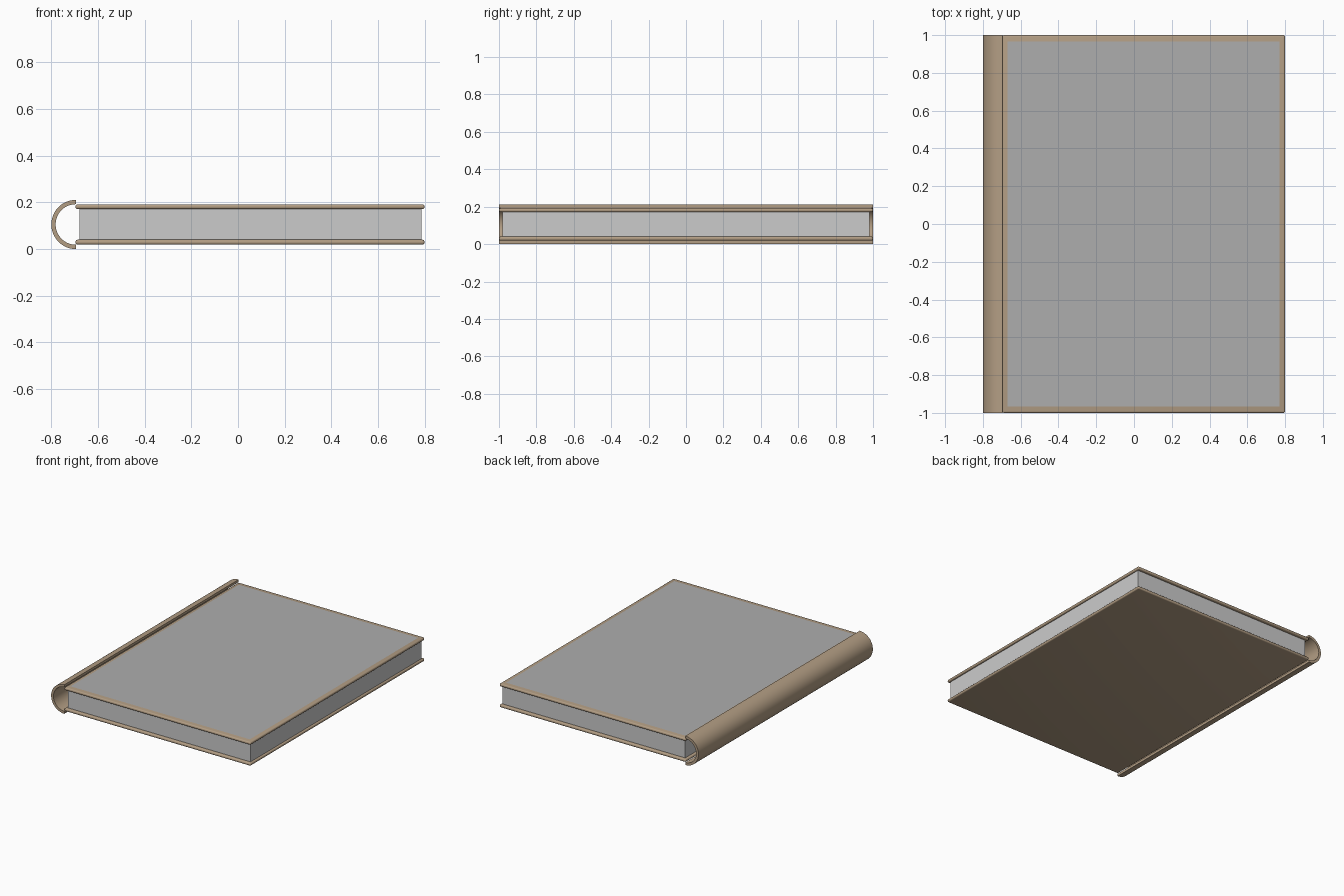
import bpy, bmesh, math

if "Cube" in bpy.data.objects:
    bpy.data.objects.remove(bpy.data.objects["Cube"])

def material(name, rgb):
    m = bpy.data.materials.new(name)
    m.diffuse_color = (*rgb, 1.0)
    m.use_nodes = True
    m.node_tree.nodes["Principled BSDF"].inputs["Base Color"].default_value = m.diffuse_color
    return m

leather = material("tan_leather", (0.45, 0.34, 0.23))
panel_grey = material("panel_grey", (0.42, 0.42, 0.42))

def finish(name, bm, mat=None):
    bmesh.ops.recalc_face_normals(bm, faces=bm.faces)
    me = bpy.data.meshes.new(name)
    bm.to_mesh(me)
    bm.free()
    ob = bpy.data.objects.new(name, me)
    bpy.context.collection.objects.link(ob)
    if mat:
        me.materials.append(mat)
    return ob

def smooth(ob):
    bpy.ops.object.select_all(action='DESELECT')
    bpy.context.view_layer.objects.active = ob
    ob.select_set(True)
    bpy.ops.object.shade_smooth_by_angle(angle=math.radians(40))

def box(name, x, y, z, mat=None, bevel=0):
    bm = bmesh.new()
    bmesh.ops.create_cube(bm, size=1)
    for v in bm.verts:
        v.co = [a + (c + 0.5) * (b - a) for c, (a, b) in zip(v.co, (x, y, z))]
    if bevel:
        bmesh.ops.bevel(bm, geom=bm.edges[:], offset=bevel, segments=4,
                        profile=0.5, affect='EDGES')
    return finish(name, bm, mat)

# two boards with rounded edges, and the page block between them
for name, z in (("back_cover", (0.019, 0.040)), ("front_cover", (0.171, 0.192))):
    smooth(box(name, (-0.697, 0.80), (-1, 1), z, leather, 0.009))
box("pages", (-0.68, 0.787), (-0.98, 0.98), (0.038, 0.173))

# thin grey panel on the front cover
bm = bmesh.new()
bmesh.ops.create_grid(bm, x_segments=1, y_segments=1, size=1)
for v in bm.verts:
    v.co = (0.05 + v.co.x * 0.72, v.co.y * 0.965, 0.193)
finish("cover_panel", bm, panel_grey)

# half-round hollow spine, extruded along y
CX, CZ, R_OUT, R_IN, N = -0.695, 0.1055, 0.1055, 0.087, 24
angles = [math.pi / 2 + math.pi * i / N for i in range(N + 1)]
bm = bmesh.new()
rings = []
for a in angles:
    rings.append([bm.verts.new((CX + r * math.cos(a), y, CZ + r * math.sin(a)))
                  for r, y in ((R_OUT, -1), (R_OUT, 1), (R_IN, 1), (R_IN, -1))])
for p, q in zip(rings, rings[1:]):
    for k in range(4):
        j = (k + 1) % 4
        bm.faces.new((p[k], p[j], q[j], q[k]))
bm.faces.new(rings[0])
bm.faces.new(rings[-1])
smooth(finish("spine", bm, leather))
